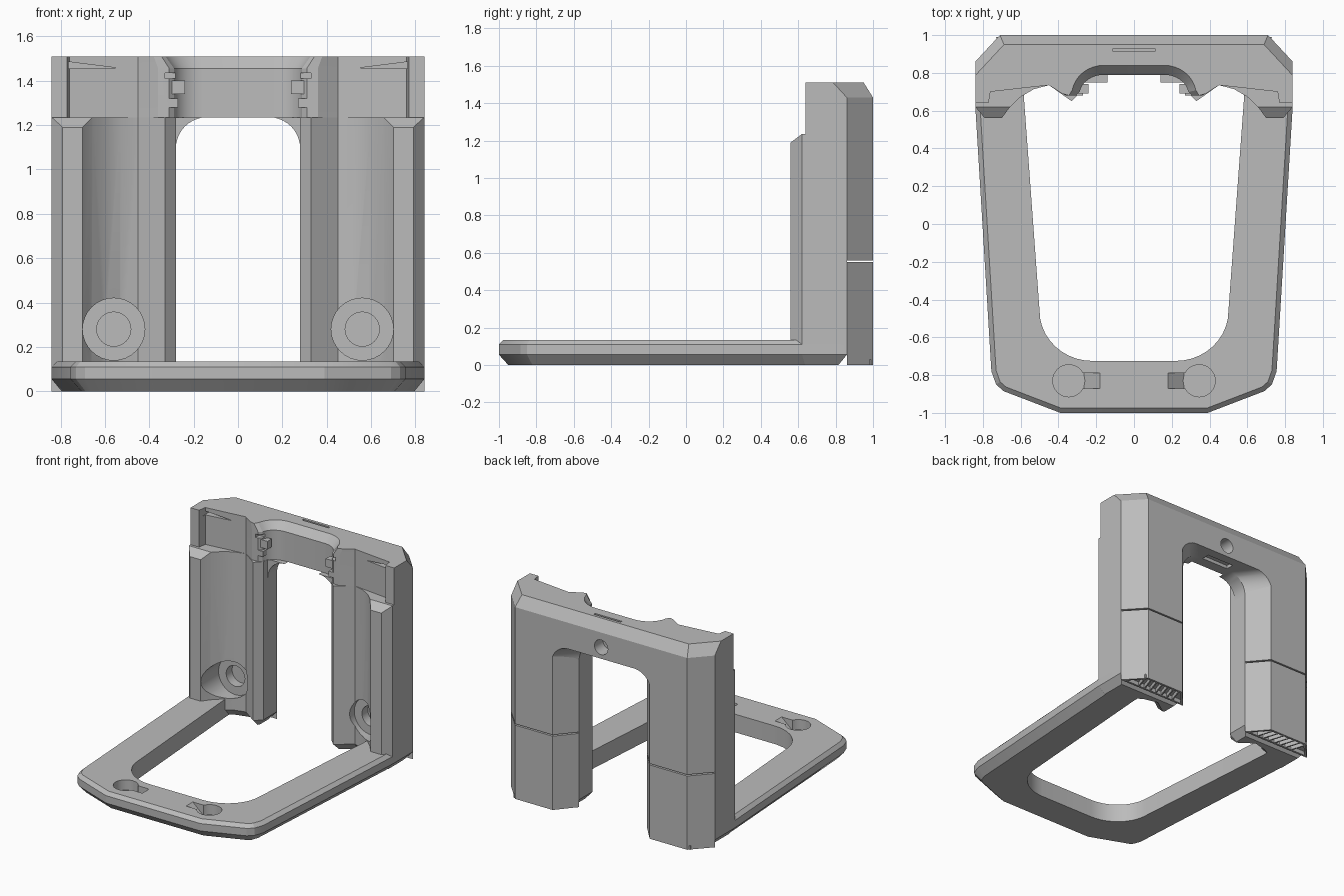
import bpy, bmesh
from math import sin, cos, pi, radians
from mathutils import Vector

old = bpy.data.objects.get("Cube")
if old:
    bpy.data.objects.remove(old, do_unlink=True)

grey = bpy.data.materials.new("plain_grey")
grey.use_nodes = True
COLOUR = (0.5, 0.5, 0.5, 1)
grey.diffuse_color = COLOUR
grey.node_tree.nodes["Principled BSDF"].inputs["Base Color"].default_value = COLOUR


def loft(name, levels, planes=()):
    """Skin matching loops of 3D points, cap both ends, then trim by planes."""
    bm = bmesh.new()
    rings = [[bm.verts.new(p) for p in pts] for pts in levels]
    n = len(rings[0])
    for a, b in zip(rings, rings[1:]):
        for i in range(n):
            j = (i + 1) % n
            bm.faces.new((a[i], a[j], b[j], b[i]))
    bm.faces.new(rings[0][::-1])
    bm.faces.new(rings[-1])
    for co, no in planes:
        cut = bmesh.ops.bisect_plane(bm, geom=bm.verts[:] + bm.edges[:] + bm.faces[:],
                                     plane_co=co, plane_no=no, clear_outer=True, dist=1e-5)
        edges = [e for e in cut["geom_cut"] if isinstance(e, bmesh.types.BMEdge)]
        bmesh.ops.holes_fill(bm, edges=edges)
    bmesh.ops.recalc_face_normals(bm, faces=bm.faces[:])
    me = bpy.data.meshes.new(name)
    bm.to_mesh(me)
    bm.free()
    me.materials.append(grey)
    ob = bpy.data.objects.new(name, me)
    bpy.context.collection.objects.link(ob)
    return ob


def at_z(pts, z):
    return [(x, y, z) for x, y in pts]


def prism(name, pts, z0, z1, planes=()):
    return loft(name, [at_z(pts, z0), at_z(pts, z1)], planes)


def box(name, x0, x1, y0, y1, z0, z1):
    return prism(name, [(x0, y0), (x1, y0), (x1, y1), (x0, y1)], z0, z1)


def rod(name, x, z, r, y0, y1, n=32):
    ring = [(x + r * cos(2 * pi * i / n), z + r * sin(2 * pi * i / n)) for i in range(n)]
    return loft(name, [[(a, y, b) for a, b in ring] for y in (y0, y1)])


def both(half):
    """Close a half outline by mirroring it in x."""
    return half + [(-x, y) for x, y in reversed(half)]


def arc(cx, cy, rx, ry, a0, a1, n=10):
    angles = [radians(a0 + (a1 - a0) * i / n) for i in range(n + 1)]
    return [(cx + rx * cos(a), cy + ry * sin(a)) for a in angles]


def inset(pts, d):
    """Move each edge of an anticlockwise outline inward by d."""
    out = []
    for i, p in enumerate(pts):
        p = Vector(p)
        u = (p - Vector(pts[i - 1])).normalized()
        v = (Vector(pts[(i + 1) % len(pts)]) - p).normalized()
        n1, n2 = Vector((-u.y, u.x)), Vector((-v.y, v.x))
        out.append(tuple(p + (n1 + n2) * d / (1 + n1.dot(n2))))
    return out


def activate(ob):
    bpy.ops.object.select_all(action="DESELECT")
    ob.select_set(True)
    bpy.context.view_layer.objects.active = ob


def carve(ob, cutters):
    activate(ob)
    for c in cutters:
        c.hide_render = True
        m = ob.modifiers.new("cut", "BOOLEAN")
        m.operation, m.solver, m.object = "DIFFERENCE", "EXACT", c
        bpy.ops.object.modifier_apply(modifier=m.name)
        bpy.data.objects.remove(c, do_unlink=True)


def mirrored(ob):
    m = ob.modifiers.new("mirror", "MIRROR")
    m.use_mirror_merge = False
    return ob


# Base frame with chamfered rim, open middle and two keyhole recesses
outer = both([(0.39, -1), (0.69, -0.885), (0.73, -0.85), (0.755, -0.78),
              (0.84, 0.62), (0.84, 0.86)])
base = loft("base_frame", [at_z(inset(outer, 0.05), 0), at_z(outer, 0.055),
                           at_z(outer, 0.11), at_z(inset(outer, 0.025), 0.135)])
opening = both(arc(0.22, -0.46, 0.28, 0.265, -90, 0) + [(0.585, 0.7), (0.585, 1)])
cuts = [prism("opening_cut", opening, -0.1, 0.3)]
for s in (-1, 1):
    cuts.append(prism("key_cut", arc(s * 0.345, -0.83, 0.085, 0.085, 0, 348.75, 31), 0.06, 0.3))
    ramp = [(0.18, 0.135), (0.18, 0.2), (0.3, 0.2), (0.3, 0.06), (0.265, 0.06)]
    cuts.append(loft("ramp_cut", [[(s * x, y, z) for x, z in ramp] for y in (-0.87, -0.79)]))
carve(base, cuts)

# Front of each leg: concave face, outer block with sloped top, inner rib
leg_plan = [(0.84, 0.86), (0.28, 0.86), (0.28, 0.7), (0.33, 0.65), (0.45, 0.735),
            (0.53, 0.714), (0.60, 0.673), (0.66, 0.615), (0.70, 0.56), (0.79, 0.56), (0.84, 0.62)]
leg_ccw = leg_plan
leg = loft("leg_front", [at_z(inset(leg_ccw, 0.045), 0), at_z(leg_ccw, 0.055), at_z(leg_ccw, 1.235)],
           [((0.7, 0.62, 1.235), (0, -0.045, 0.06))])
carve(leg, [rod("bore_cut", 0.56, 0.28, 0.14, 0.4, 0.77),
            rod("screw_cut", 0.56, 0.28, 0.077, 0.7, 0.84)])
mirrored(leg)

# Back of each leg, split by a thin gap above a lower cover
back_plan = [(0.28, 0.86), (0.84, 0.86), (0.71, 1), (0.40, 1)]
mirrored(prism("leg_back", back_plan, 0.56, 1.235))
cover = prism("leg_cover", back_plan, 0, 0.55)
carve(cover, [prism("pocket_cut", inset(back_plan, 0.015), -0.1, 0.03)])
mirrored(cover)
for i in range(7):
    x = 0.38 + 0.05 * i
    mirrored(prism("cover_rib", [(x, 0.87), (x + 0.01, 0.87), (x + 0.05, 0.99), (x + 0.04, 0.99)],
                   0, 0.03))

# Rounded upper corners of the archway, flaring toward the back
def corner(half, y):
    pts = arc(half - 0.14, 1.095, 0.14, 0.14, 0, 90) + [(half, 1.235)]
    return [(x, y, z) for x, z in pts]


mirrored(loft("arch_corner", [corner(0.28, 0.75), corner(0.28, 0.86), corner(0.41, 1)]))

# Crosspiece with recessed front panels and a curved, chamfered middle scoop
outside = [(0.71, 1), (0.84, 0.86), (0.84, 0.64), (0.77, 0.64), (0.76, 0.70), (0.45, 0.735)]
low = outside + [(0.36, 0.68), (0.31, 0.68)] + arc(0.16, 0.68, 0.13, 0.11, 10, 90, 8)
high = outside + [(0.38, 0.69), (0.345, 0.68)] + arc(0.16, 0.68, 0.17, 0.16, 10, 90, 8)
low, high = both(low), both(high)
planes = [((0, 1, 1.43), (0, 0.08, 0.05))]
planes += [((s * 0.71, 1, 1.43), (s * 0.0587, 0.0545, 0.05)) for s in (-1, 1)]
cross = loft("crosspiece", [at_z(low, 1.235), at_z(low, 1.455), at_z(high, 1.51)], planes)
cuts = [box("slot_cut", -0.11, 0.11, 0.912, 0.928, 1.45, 1.6),
        box("soffit_cut", -0.11, 0.11, 0.87, 0.93, 1.2, 1.26),
        rod("hole_cut", 0, 1.32, 0.055, 0.9, 1.1)]
for s in (-1, 1):
    wedge = [(0.765, 1.485), (0.765, 1.455), (0.55, 1.458)]
    cuts.append(loft("wedge_cut", [[(s * x, y, z) for x, z in wedge] for y in (0.66, 0.75)]))
    cuts.append(box("catch_cut", *sorted((s * 0.27, s * 0.33)), 0.6, 0.72, 1.41, 1.435))
carve(cross, cuts)

# Small catches beside the scoop
mirrored(box("catch", 0.24, 0.33, 0.69, 0.74, 1.34, 1.40))
mirrored(box("catch_lower", 0.27, 0.33, 0.68, 0.73, 1.28, 1.32))

# Soften the curved faces and keep hard edges
for ob in bpy.context.scene.objects:
    if ob.type == "MESH" and ob.data.materials and ob.data.materials[0] == grey:
        activate(ob)
        bpy.ops.object.shade_smooth_by_angle(angle=radians(20))
